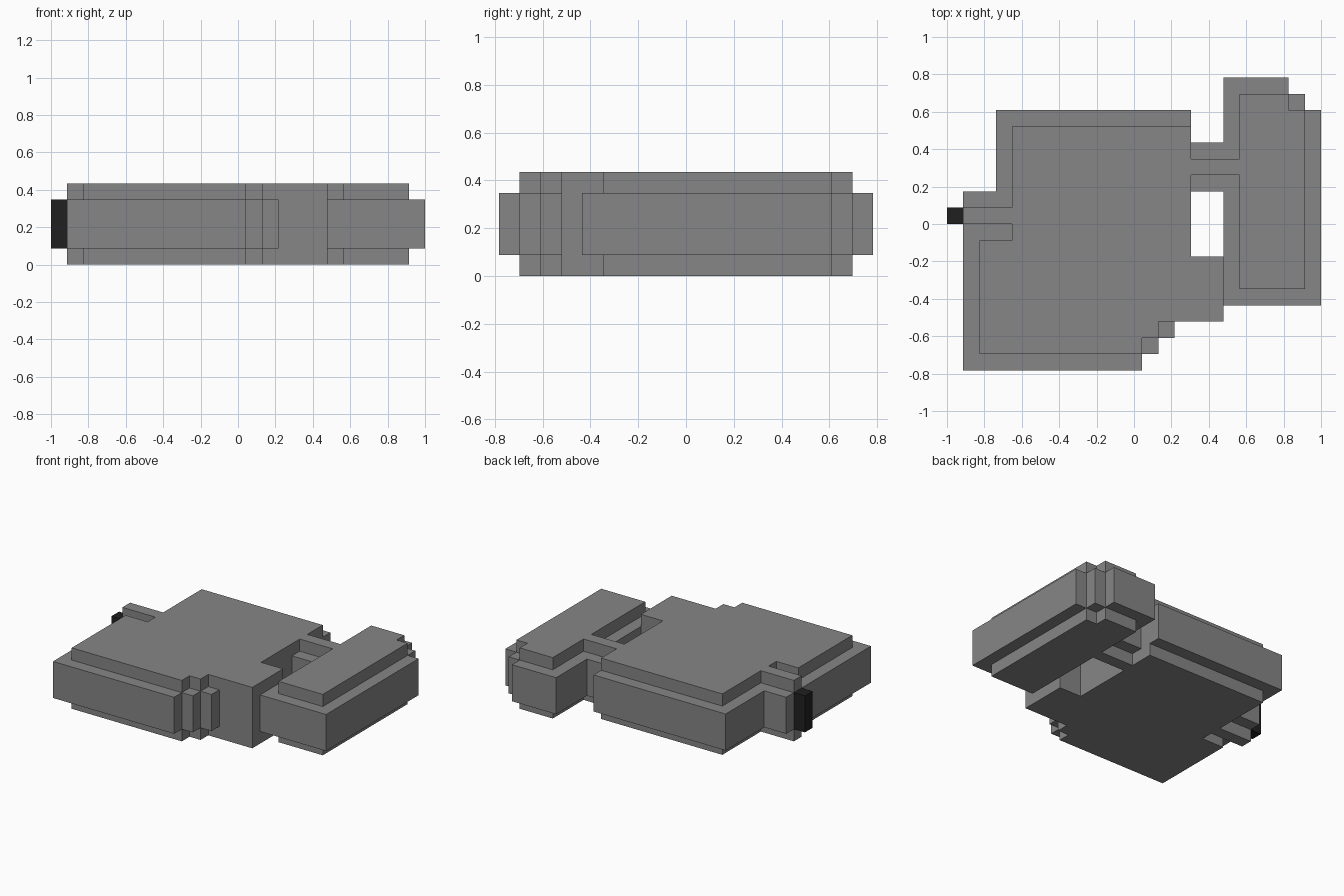
import bpy
import bmesh
from mathutils import Vector

cube = bpy.data.objects.get("Cube")
if cube:
    bpy.data.objects.remove(cube, do_unlink=True)

UNIT = 2 / 23                      # one block of the grid
CENTRE = Vector((11.5, 9, 0))
BAND, TALL = range(1, 4), range(5)  # layers of the wide middle and of the full height


def make_material(name, value):
    mat = bpy.data.materials.new(name)
    mat.use_nodes = True
    colour = (value, value, value, 1)
    mat.diffuse_color = colour
    bsdf = mat.node_tree.nodes["Principled BSDF"]
    bsdf.inputs["Base Color"].default_value = colour
    bsdf.inputs["Roughness"].default_value = 0.9
    return mat


def block_part(name, mat, band=(), tall=()):
    """Fill (x0, y0, x1, y1) rectangles with blocks and keep only the outer skin."""
    cells = set()
    for rects, layers in ((band, BAND), (tall, TALL)):
        for x0, y0, x1, y1 in rects:
            cells |= {(x, y, z) for x in range(x0, x1)
                      for y in range(y0, y1) for z in layers}
    bm = bmesh.new()
    for cell in cells:
        for axis in range(3):
            for side in (0, 1):
                near = list(cell)
                near[axis] += 2 * side - 1
                if tuple(near) in cells:
                    continue
                u, v = (axis + 1) % 3, (axis + 2) % 3
                corners = []
                for du, dv in ((0, 0), (1, 0), (1, 1), (0, 1)):
                    p = Vector(cell)
                    p[axis] += side
                    p[u] += du
                    p[v] += dv
                    corners.append(bm.verts.new((p - CENTRE) * UNIT))
                bm.faces.new(corners if side else corners[::-1])
    bmesh.ops.remove_doubles(bm, verts=bm.verts, dist=UNIT / 100)
    bmesh.ops.dissolve_limit(bm, angle_limit=0.01, verts=bm.verts, edges=bm.edges)
    mesh = bpy.data.meshes.new(name)
    bm.to_mesh(mesh)
    bm.free()
    mesh.materials.append(mat)
    obj = bpy.data.objects.new(name, mesh)
    bpy.context.collection.objects.link(obj)
    return obj


grey = make_material("mid_grey", 0.238)
black = make_material("near_black", 0.0144)

# Main body: wide band with a stepped front corner, narrower raised faces, left rib
block_part("main_body", grey,
           band=[(1, 0, 12, 3), (12, 1, 13, 3), (13, 2, 14, 3),
                 (1, 3, 17, 7), (1, 7, 15, 11), (3, 11, 15, 16)],
           tall=[(2, 1, 12, 2), (2, 2, 13, 3), (2, 3, 17, 7),
                 (2, 7, 15, 8), (4, 8, 15, 15), (1, 9, 4, 10)])

# Side block with a stepped rear corner
block_part("side_block", grey,
           band=[(17, 4, 23, 16), (17, 16, 22, 17), (17, 17, 21, 18)],
           tall=[(18, 5, 22, 16), (18, 16, 21, 17)])

# Bridge with a raised rib, joining the body and the side block
block_part("bridge", grey, band=[(15, 11, 17, 14)], tall=[(15, 12, 18, 13)])

# Dark tip at the end of the rib
block_part("dark_tip", black, band=[(0, 9, 1, 10)])
